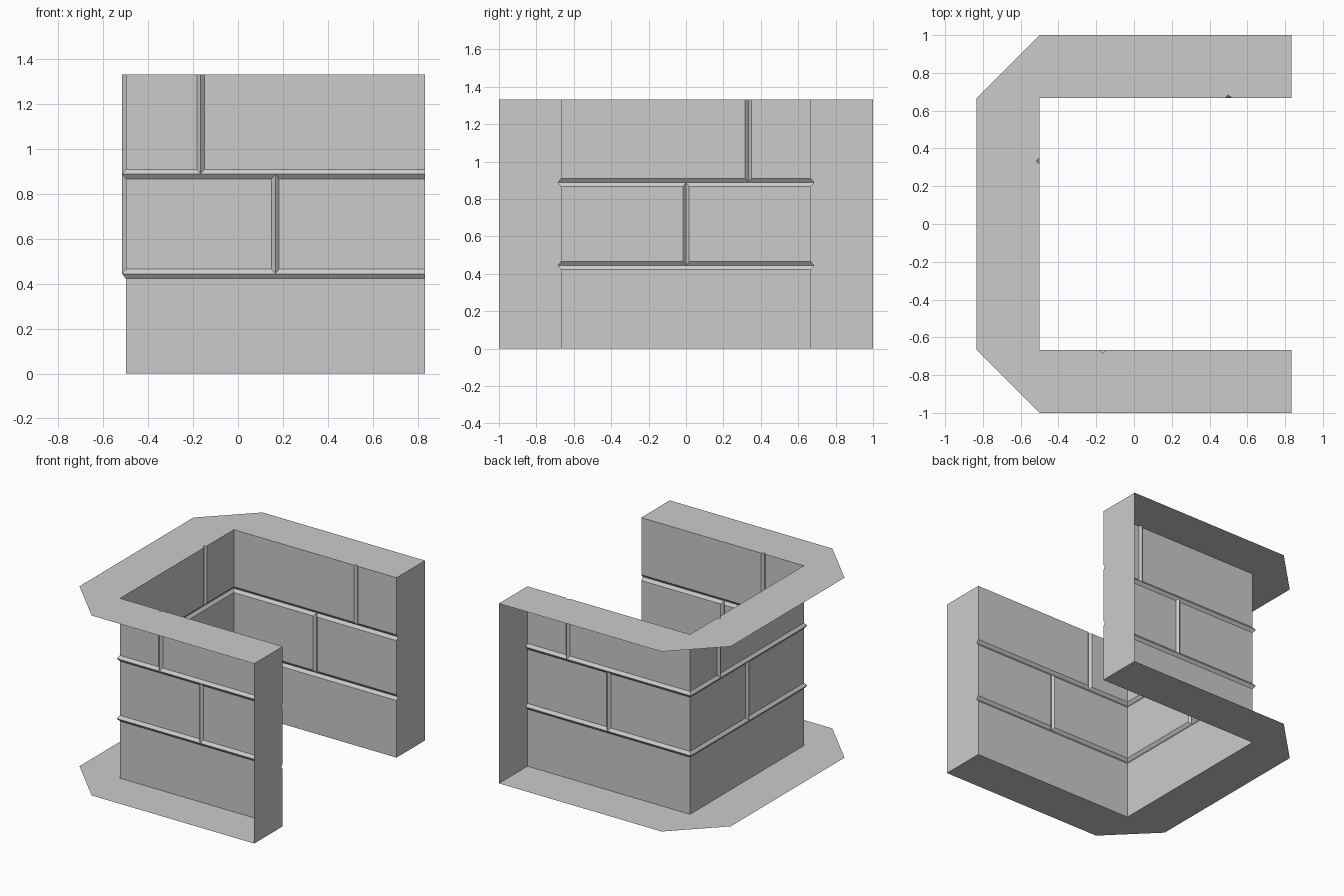
import bpy, bmesh
from mathutils import Vector

if "Cube" in bpy.data.objects:
    bpy.data.objects.remove(bpy.data.objects["Cube"])

INNER_X, INNER_Y = -0.5, 2 / 3      # room-side faces of the wall
END_X, TOP = 5 / 6, 4 / 3
ROWS = (TOP / 3, 2 * TOP / 3)       # heights of the mortar lines
DEPTH, HALF_H, HALF_V = 0.0167, 0.0215, 0.0167


def loft(name, rings):
    """Closed solid through a list of equal-sized point rings."""
    bm = bmesh.new()
    vs = [[bm.verts.new(p) for p in ring] for ring in rings]
    n = len(rings[0])
    for a, b in zip(vs, vs[1:]):
        for i in range(n):
            j = (i + 1) % n
            bm.faces.new((a[i], a[j], b[j], b[i]))
    bm.faces.new(vs[0])
    bm.faces.new(vs[-1])
    bmesh.ops.recalc_face_normals(bm, faces=bm.faces)
    me = bpy.data.meshes.new(name)
    bm.to_mesh(me)
    bm.free()
    ob = bpy.data.objects.new(name, me)
    bpy.context.collection.objects.link(ob)
    return ob


def prism(name, outline, z0, z1):
    return loft(name, [[(x, y, z) for x, y in outline] for z in (z0, z1)])


# U-shaped wall block with chamfered outer corners
half = [(END_X, INNER_Y), (END_X, 1), (-0.5, 1), (-END_X, INNER_Y)]
outline = half + [(x, -y) for x, y in reversed(half)]
outline += [(INNER_X, -INNER_Y), (INNER_X, INNER_Y)]
wall = prism("brick_wall", outline, 0, TOP)

cutters = []

# horizontal V grooves running round the inside
for z in ROWS:
    section = [(DEPTH, z), (-DEPTH, z + 2 * HALF_H), (-DEPTH, z - 2 * HALF_H)]
    rings = []
    for inner, s in ((False, -1), (True, -1), (True, 1), (False, 1)):
        rings.append([(INNER_X - o if inner else 1.0, s * (INNER_Y + o), h)
                      for o, h in section])
    cutters.append(loft("row_groove_cutter", rings))


# vertical V grooves between bricks: face point, direction into the wall
def joint(point, into, z0, z1):
    p, d = Vector(point), Vector(into)
    t = Vector((-d.y, d.x))
    k = DEPTH * 0.985
    tri = [p + d * k, p - d * k + t * 2 * HALF_V, p - d * k - t * 2 * HALF_V]
    cutters.append(prism("joint_cutter", [tuple(v) for v in tri], z0, z1))


FRONT, LEFT, BACK = (0, -1), (-1, 0), (0, 1)
for front_x, left_y, back_x, z0, z1 in ((1 / 6, 0, 1 / 6, ROWS[0], ROWS[1]),
                                        (-1 / 6, 1 / 3, 0.5, ROWS[1], TOP + 0.1)):
    joint((front_x, -INNER_Y), FRONT, z0, z1)
    joint((INNER_X, left_y), LEFT, z0, z1)
    joint((back_x, INNER_Y), BACK, z0, z1)

# carve the grooves
for c in cutters:
    c.hide_render = True
    m = wall.modifiers.new("groove", "BOOLEAN")
    m.operation, m.solver, m.object = "DIFFERENCE", "EXACT", c
bpy.context.view_layer.update()
carved = bpy.data.meshes.new_from_object(
    wall.evaluated_get(bpy.context.evaluated_depsgraph_get()))
wall.modifiers.clear()
wall.data = carved
for c in cutters:
    bpy.data.objects.remove(c)

# the outer sides are left open
bm = bmesh.new()
bm.from_mesh(carved)
outer = []
for f in bm.faces:
    c = f.calc_center_median()
    if abs(f.normal.z) < 0.1 and (c.x < -0.6 or abs(c.y) > 0.95):
        outer.append(f)
bmesh.ops.delete(bm, geom=outer, context="FACES")
bm.to_mesh(carved)
bm.free()
